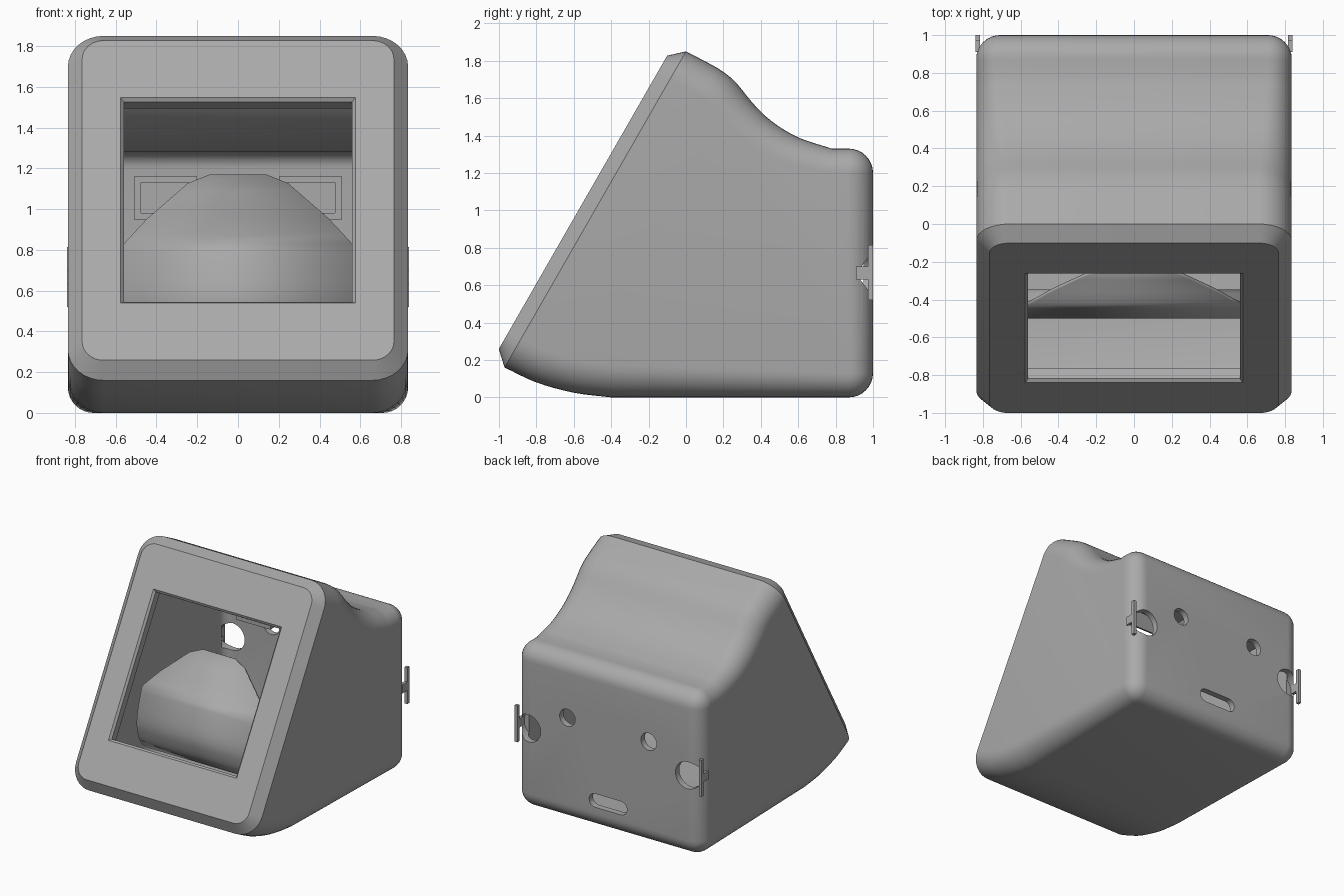
import bpy, bmesh, math
from mathutils import Vector, Matrix

if "Cube" in bpy.data.objects:
    bpy.data.objects.remove(bpy.data.objects["Cube"])

mat = bpy.data.materials.new("grey_plastic")
mat.diffuse_color = (0.4, 0.4, 0.4, 1)
mat.use_nodes = True
mat.node_tree.nodes["Principled BSDF"].inputs["Base Color"].default_value = mat.diffuse_color
HALF_W, WALL = 0.835, 0.05
FRONT_LOW, FRONT_TOP = Vector((-0.97, 0.16)), Vector((0, 1.85))
D = (FRONT_TOP - FRONT_LOW).normalized()      # up the sloped front
N = Vector((-D.y, D.x))                       # out of the sloped front


def finish(name, bm, smooth=True):
    bmesh.ops.recalc_face_normals(bm, faces=bm.faces)
    me = bpy.data.meshes.new(name)
    bm.to_mesh(me)
    bm.free()
    ob = bpy.data.objects.new(name, me)
    bpy.context.collection.objects.link(ob)
    me.materials.append(mat)
    if smooth:
        shade(ob)
    return ob


def shade(ob):
    bpy.ops.object.select_all(action='DESELECT')
    ob.select_set(True)
    bpy.context.view_layer.objects.active = ob
    bpy.ops.object.shade_smooth_by_angle(angle=math.radians(30))


def cut(ob, cutter):
    m = ob.modifiers.new("cut", 'BOOLEAN')
    m.operation, m.solver, m.object = 'DIFFERENCE', 'EXACT', cutter
    bpy.context.view_layer.objects.active = ob
    bpy.ops.object.modifier_apply(modifier=m.name)
    bpy.data.objects.remove(cutter)


def box(name, x0, x1, y0, y1, z0, z1):
    bm = bmesh.new()
    size = Matrix.Diagonal((x1 - x0, y1 - y0, z1 - z0, 1))
    bmesh.ops.create_cube(bm, size=1, matrix=Matrix.Translation(
        ((x0 + x1) / 2, (y0 + y1) / 2, (z0 + z1) / 2)) @ size)
    return finish(name, bm, False)


def loops_solid(name, loops):
    """Skin a stack of equal point loops and cap both ends."""
    bm = bmesh.new()
    rows = [[bm.verts.new(p) for p in lp] for lp in loops]
    for a, b in zip(rows, rows[1:]):
        for i in range(len(a)):
            j = (i + 1) % len(a)
            bm.faces.new((a[i], a[j], b[j], b[i]))
    bm.faces.new(rows[0])
    bm.faces.new(rows[-1])
    return finish(name, bm)


def spline(pts, n=4):
    pts = [Vector(p) for p in pts]
    ext = [2 * pts[0] - pts[1]] + pts + [2 * pts[-1] - pts[-2]]
    out = []
    for a, b, c, d in zip(ext, ext[1:], ext[2:], ext[3:]):
        for k in range(n):
            t = k / n
            out.append(0.5 * (2 * b + (c - a) * t + (2 * a - 5 * b + 4 * c - d) * t * t
                              + (3 * b - a - 3 * c + d) * t ** 3))
    return out + [pts[-1]]


def arc(cx, cy, r, a0, a1, n=8):
    return [Vector((cx + r * math.cos(math.radians(a0 + (a1 - a0) * k / n)),
                    cy + r * math.sin(math.radians(a0 + (a1 - a0) * k / n)))) for k in range(n + 1)]


# side profile (y, z): belly, back corners, saddle-shaped roof
chain = spline([FRONT_LOW, (-0.8, 0.08), (-0.6, 0.025), (-0.4, 0)])
chain += arc(0.87, 0.13, 0.13, -90, 0) + arc(0.87, 1.2, 0.13, 0, 90)
chain += spline([(0.78, 1.33), (0.6, 1.39), (0.46, 1.475), (0.36, 1.57), (0.27, 1.68),
                 (0.2, 1.74), (0.13, 1.782), FRONT_TOP])


def body_solid(name, t, ext):
    """Profile across the width with rounded sides, inset by t."""
    loops = []
    angles = [math.radians(90 * k / 8) for k in range(9)]
    stations = [(-1, a) for a in angles] + [(1, a) for a in reversed(angles)]
    for side, a in stations:
        loop = []
        for i, p in enumerate(chain):
            if i == 0:
                nrm = D
            elif i == len(chain) - 1:
                nrm = -D
            else:
                tan = (chain[i + 1] - chain[i - 1]).normalized()
                nrm = Vector((-tan.y, tan.x))
            f = min(max((p.x - 0.3) / 0.5, 0), 1)
            r = 0.175 - 0.049 * f - t
            q = p + nrm * (t + r * (1 - math.sin(a)))
            if i in (0, len(chain) - 1):
                q = q + N * ext
            loop.append((side * (HALF_W - t - r * (1 - math.cos(a))), q.x, q.y))
        loops.append(loop)
    return loops_solid(name, loops)


def pin(x, z, r, y0, y1, half=0.0):
    """Round or slotted cutter pointing along y."""
    outline = arc(x + half, z, r, -90, 90, 12) + arc(x - half, z, r, 90, 270, 12)
    if half == 0:
        outline = arc(x, z, r, 0, 345, 23)
    return loops_solid("cutter", [[(p.x, y, p.y) for p in outline] for y in (y0, y1)])


# hollow housing with holes in the back
housing = body_solid("housing", 0, 0)
cut(housing, body_solid("cutter", WALL, 0.1))
for s in (-1, 1):
    cut(housing, pin(s * 0.715, 0.66, 0.11, 0.9, 1.1))
    cut(housing, pin(s * 0.365, 0.84, 0.07, 0.85, 1.1))
cut(housing, pin(0, 0.235, 0.055, 0.85, 1.1, 0.115))
shade(housing)

# sloped front bezel with chamfered rim and tapered window
mid = (FRONT_LOW + FRONT_TOP) / 2
half_l = (FRONT_TOP - FRONT_LOW).length / 2
frame = Matrix(((1, 0, 0, 0), (0, D.x, N.x, mid.x), (0, D.y, N.y, mid.y), (0, 0, 0, 1)))


def rounded(w, h, r, z):
    pts = []
    for sx, sy, a in ((1, 1, 0), (-1, 1, 90), (-1, -1, 180), (1, -1, 270)):
        pts += arc(sx * (w - r), sy * (h - r), r, a, a + 90)
    return [frame @ Vector((p.x, p.y, z)) for p in pts]


def rect(w, h, z):
    return [frame @ Vector((sx * w, sy * h, z)) for sx, sy in ((1, 1), (-1, 1), (-1, -1), (1, -1))]


bezel = loops_solid("front_bezel", [rounded(HALF_W, half_l, 0.175, 0),
                                    rounded(HALF_W - 0.07, half_l - 0.07, 0.105, 0.076)])
cut(bezel, loops_solid("cutter", [rect(0.56, 0.565, -0.05), rect(0.56, 0.565, 0.06),
                                  rect(0.58, 0.585, 0.08)]))
shade(bezel)

# curved inner sheet with sloping shoulders
path = spline([(-0.36, 0.30), (-0.45, 0.38), (-0.49, 0.48), (-0.5, 0.57), (-0.48, 0.68),
               (-0.43, 0.83), (-0.34, 1.0), (-0.25, 1.17)])
shoulder = ((0.83, 0.56), (0.95, 0.45), (1.08, 0.3), (1.15, 0.22), (1.18, 0.1))


def sheet_half(z):
    for (z0, w0), (z1, w1) in zip(shoulder, shoulder[1:]):
        if z0 <= z <= z1:
            return w0 + (w1 - w0) * (z - z0) / (z1 - z0)
    return 0.56


bm = bmesh.new()
rows = [[bm.verts.new((s * sheet_half(p.y), p.x, p.y)) for s in (-1, 1)] for p in path]
for a, b in zip(rows, rows[1:]):
    bm.faces.new((a[0], a[1], b[1], b[0]))
sheet = finish("inner_sheet", bm)
sheet.modifiers.new("thickness", 'SOLIDIFY').thickness = 0.02

# pocketed brackets on the inside of the back, and small side clips
for s, side in ((-1, "left"), (1, "right")):
    bracket = box(side + "_inner_bracket", *sorted((s * 0.2, s * 0.51)), 0.7, 0.95, 0.95, 1.16)
    cut(bracket, box("cutter", *sorted((s * 0.23, s * 0.475)), 0.6, 0.9, 0.98, 1.13))
    x = sorted((s * 0.815, s * 0.84))
    box(side + "_clip_plate", *x, 0.972, 1.0, 0.52, 0.815)
    box(side + "_clip_stem", *x, 0.91, 0.972, 0.63, 0.70)
